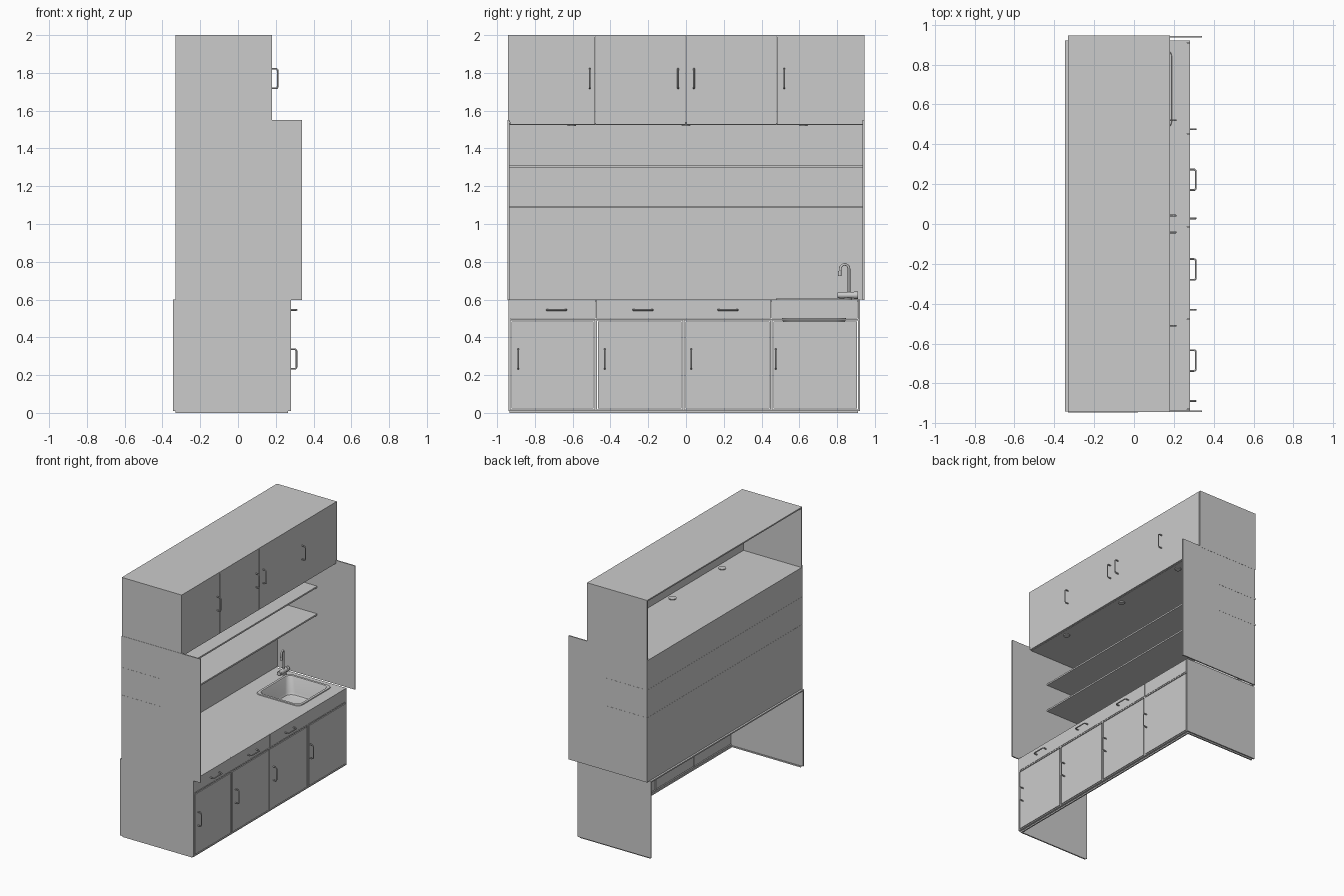
import bpy, bmesh, math
from mathutils import Vector

if "Cube" in bpy.data.objects:
    bpy.data.objects.remove(bpy.data.objects["Cube"])


def box(name, x0, x1, y0, y1, z0, z1):
    bm = bmesh.new()
    bmesh.ops.create_cube(bm, size=1)
    for v in bm.verts:
        v.co = Vector(((x0 + x1) / 2 + v.co.x * (x1 - x0),
                       (y0 + y1) / 2 + v.co.y * (y1 - y0),
                       (z0 + z1) / 2 + v.co.z * (z1 - z0)))
    return finish(bm, name)


def finish(bm, name, smooth=False):
    mesh = bpy.data.meshes.new(name)
    bm.to_mesh(mesh)
    bm.free()
    ob = bpy.data.objects.new(name, mesh)
    bpy.context.collection.objects.link(ob)
    if smooth:
        bpy.ops.object.select_all(action='DESELECT')
        ob.select_set(True)
        bpy.context.view_layer.objects.active = ob
        bpy.ops.object.shade_smooth_by_angle(angle=math.radians(35))
    return ob


def tube(name, pts, r):
    cu = bpy.data.curves.new(name, 'CURVE')
    cu.dimensions = '3D'
    cu.bevel_depth, cu.bevel_resolution, cu.use_fill_caps = r, 2, True
    sp = cu.splines.new('POLY')
    sp.points.add(len(pts) - 1)
    for p, co in zip(sp.points, pts):
        p.co = (*co, 1)
    sp.use_smooth = True
    ob = bpy.data.objects.new(name, cu)
    bpy.context.collection.objects.link(ob)
    return ob


def cylinder(name, c, r, depth, axis='Z', r2=None):
    bm = bmesh.new()
    bmesh.ops.create_cone(bm, cap_ends=True, segments=32, radius1=r,
                          radius2=r if r2 is None else r2, depth=depth)
    ob = finish(bm, name, True)
    ob.location = c
    if axis == 'Y':
        ob.rotation_euler.x = math.pi / 2
    return ob


def handle(name, x, y, z, vertical=True):
    # bail handle with rounded corners, standing out in +x
    h, d, c = 0.052, 0.03, 0.01
    prof = [(0, -h)]
    for s in (-1, 1):
        arc = [(d - c + c * math.sin(a), s * (h - c + c * math.cos(a)))
               for a in (0, math.pi / 6, math.pi / 3, math.pi / 2)]
        prof += arc if s < 0 else arc[::-1]
    prof.append((0, h))
    pts = [(x + u, y, z + v) if vertical else (x + u, y + v, z) for u, v in prof]
    tube(name, pts, 0.0045)


T = 0.01
# Lower cabinet: sides, open back and bottom
box("lower_side_left", -0.345, 0.28, -0.94, -0.93, 0.01, 0.6)
box("lower_side_right", -0.345, 0.28, 0.91, 0.92, 0.01, 0.6)
box("plinth_left", -0.33, 0.265, -0.935, -0.925, 0, 0.01)
box("plinth_right", -0.33, 0.265, 0.9, 0.91, 0, 0.01)
box("plinth_front", 0.255, 0.265, -0.925, 0.9, 0, 0.012)
box("bottom_rail", 0.262, 0.28, -0.93, 0.91, 0.01, 0.018)
box("middle_rail", 0.262, 0.28, -0.93, 0.91, 0.489, 0.498)

# Lower doors, stiles and drawer fronts
edges = [-0.93, -0.478, -0.013, 0.452, 0.91]
for i in range(4):
    a, b = edges[i], edges[i + 1]
    l = a if i == 0 else a + 0.006
    r = b if i == 3 else b - 0.006
    if i:
        box(f"stile_{i}", 0.262, 0.28, a - 0.006, a + 0.006, 0.018, 0.489)
    box(f"lower_door_{i+1}", 0.265, 0.28, l + 0.005, r - 0.005, 0.023, 0.484)
    box(f"drawer_front_{i+1}", 0.265, 0.28, a + 0.001, b - 0.001, 0.5, 0.6)
for i, y in enumerate((-0.888, -0.43, 0.028, 0.475)):
    handle(f"lower_door_handle_{i+1}", 0.28, y, 0.285)
for i, y in enumerate((-0.685, -0.228, 0.222)):
    handle(f"drawer_handle_{i+1}", 0.28, y, 0.545, False)

# Countertop around the sink opening
sx0, sx1, sy0, sy1 = -0.19, 0.19, 0.475, 0.88
m = 0.018
box("counter_main", -0.345, 0.266, -0.93, sy0 + m, 0.59, 0.6)
box("counter_end", -0.345, 0.266, sy1 - m, 0.91, 0.59, 0.6)
box("counter_back", -0.345, sx0 + m, sy0 + m, sy1 - m, 0.59, 0.6)
box("counter_front", sx1 - m, 0.266, sy0 + m, sy1 - m, 0.59, 0.6)


# Sink lofted from rounded rectangles: (inset, corner radius, height)
def ring(bm, inset, r, z):
    x0, x1, y0, y1 = sx0 + inset, sx1 - inset, sy0 + inset, sy1 - inset
    out = []
    for k, (cx, cy) in enumerate(((x1 - r, y1 - r), (x0 + r, y1 - r),
                                  (x0 + r, y0 + r), (x1 - r, y0 + r))):
        for j in range(7):
            a = math.pi / 2 * (k + j / 6)
            out.append(bm.verts.new((cx + r * math.cos(a), cy + r * math.sin(a), z)))
    return out


bm = bmesh.new()
rings = [ring(bm, *p) for p in ((0, 0.04, 0.6), (0.002, 0.04, 0.606), (0.02, 0.04, 0.606),
                                (0.024, 0.04, 0.6), (0.035, 0.05, 0.49), (0.042, 0.05, 0.475),
                                (0.06, 0.05, 0.468))]
for A, B in zip(rings, rings[1:]):
    for i in range(len(A)):
        j = (i + 1) % len(A)
        bm.faces.new((A[i], A[j], B[j], B[i]))
bm.faces.new(rings[-1])
finish(bm, "sink", True)
cylinder("sink_drain", (0, 0.68, 0.469), 0.025, 0.006)

# Faucet
fx = -0.215
cylinder("faucet_body", (fx, 0.852, 0.623), 0.017, 0.08, 'Y')
cylinder("faucet_knob_left", (fx, 0.807, 0.623), 0.015, 0.01, 'Y')
cylinder("faucet_knob_right", (fx, 0.9, 0.623), 0.019, 0.02, 'Y')
cylinder("faucet_base", (fx, 0.858, 0.605), 0.022, 0.012)
arc = [(fx + 0.006 * (1 - math.cos(t)), 0.84 + 0.023 * math.cos(t), 0.762 + 0.024 * math.sin(t))
       for t in [math.radians(15 * k) for k in range(12)]]
tube("faucet_spout", [(fx, 0.863, 0.63)] + arc + [(fx + 0.014, 0.814, 0.74)], 0.007)
cylinder("faucet_tip", (fx + 0.014, 0.814, 0.738), 0.009, 0.025)

# Middle section: back, sides and shelves
box("back_panel", -0.33, -0.32, -0.935, 0.935, 0.6, 1.53)
box("middle_side_left", -0.33, 0.34, -0.944, -0.935, 0.598, 1.55)
box("middle_side_right", -0.33, 0.34, 0.935, 0.944, 0.598, 1.55)
for i, z in enumerate((1.09, 1.303)):
    box(f"shelf_{i+1}", -0.331, 0.02, -0.945, 0.945, z - 0.006, z + 0.006)

# Upper cabinet with open back
box("upper_top", -0.33, 0.18, -0.942, 0.945, 1.99, 2.0)
box("upper_bottom", -0.33, 0.165, -0.935, 0.935, 1.525, 1.535)
box("upper_side_left", -0.33, 0.18, -0.942, -0.932, 1.54, 1.99)
box("upper_side_right", -0.33, 0.18, 0.935, 0.945, 1.54, 1.99)
ue = [-0.934, -0.48, 0.0, 0.48, 0.935]
for i in range(4):
    box(f"upper_door_{i+1}", 0.165, 0.18, ue[i] + 0.0015, ue[i + 1] - 0.0015, 1.527, 1.99)
for i, y in enumerate((-0.51, -0.042, 0.042, 0.52)):
    handle(f"upper_door_handle_{i+1}", 0.18, y, 1.77)

# Spotlights set in the upper cabinet floor
for i, y in enumerate((-0.605, 0.0, 0.622)):
    cylinder(f"spotlight_{i+1}", (0.115, y, 1.53), 0.022, 0.022, r2=0.028)
